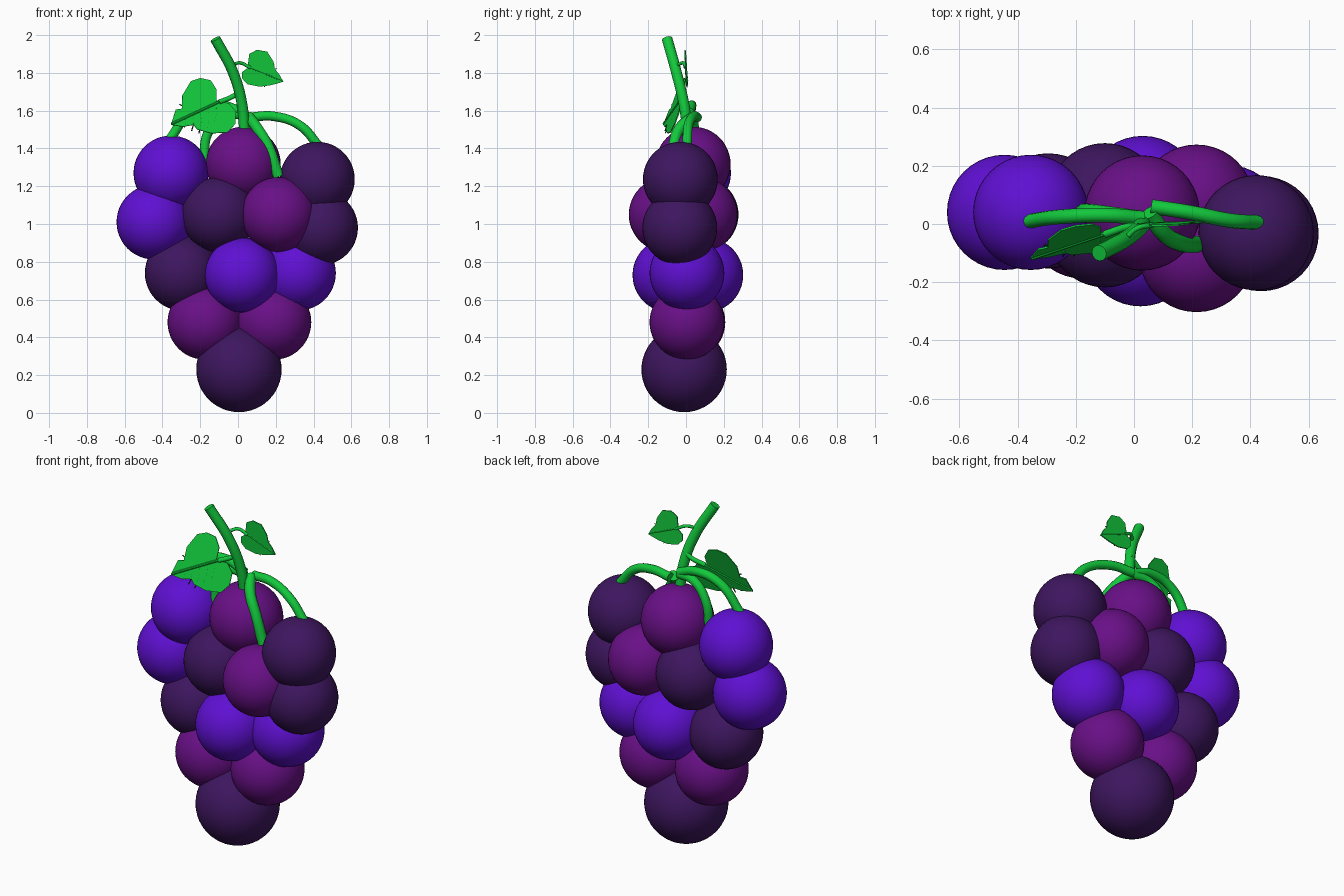
import bpy, bmesh, math
from mathutils import Vector

if "Cube" in bpy.data.objects:
    bpy.data.objects.remove(bpy.data.objects["Cube"])


def material(name, rgb):
    m = bpy.data.materials.new(name)
    m.diffuse_color = (*rgb, 1)
    m.use_nodes = True
    m.node_tree.nodes["Principled BSDF"].inputs["Base Color"].default_value = m.diffuse_color
    return m


VIOLET = material("violet", (0.115, 0.005, 0.65))
PLUM = material("plum", (0.14, 0.005, 0.24))
DARK = material("dark_purple", (0.048, 0.008, 0.115))
GREEN = material("green", (0.006, 0.58, 0.045))
VEIN = material("vein_green", (0.002, 0.06, 0.008))


def add_object(name, mesh, mat):
    ob = bpy.data.objects.new(name, mesh)
    mesh.materials.clear()
    mesh.materials.append(mat)
    bpy.context.collection.objects.link(ob)
    return ob


def grape(name, mat, x, y, z, r=0.198):
    bm = bmesh.new()
    bmesh.ops.create_uvsphere(bm, u_segments=40, v_segments=24, radius=r)
    for f in bm.faces:
        f.smooth = True
    me = bpy.data.meshes.new(name)
    bm.to_mesh(me)
    bm.free()
    add_object(name, me, mat).location = (x, y, z)


def tube(name, paths, radius, mat=GREEN, res=4):
    # smooth tubes through the given points, capped flat, turned into a mesh
    cu = bpy.data.curves.new(name, 'CURVE')
    cu.dimensions = '3D'
    cu.bevel_depth = radius
    cu.bevel_resolution = res
    cu.use_fill_caps = True
    for pts in paths:
        sp = cu.splines.new('BEZIER')
        sp.resolution_u = 8
        sp.bezier_points.add(len(pts) - 1)
        for bp, p in zip(sp.bezier_points, pts):
            bp.co = p
            bp.handle_left_type = bp.handle_right_type = 'AUTO'
    tmp = bpy.data.objects.new(name + "_path", cu)
    bpy.context.collection.objects.link(tmp)
    bpy.context.view_layer.update()
    dg = bpy.context.evaluated_depsgraph_get()
    me = bpy.data.meshes.new_from_object(tmp.evaluated_get(dg))
    bpy.data.objects.remove(tmp)
    ob = add_object(name, me, mat)
    bpy.ops.object.select_all(action='DESELECT')
    ob.select_set(True)
    bpy.context.view_layer.objects.active = ob
    bpy.ops.object.shade_smooth_by_angle(angle=math.radians(40))
    return ob


def leaf(name, outline, base, tip, depth, vein_len, r):
    # flat blade from an x-z outline; depth(x, z) gives y
    at = lambda p: Vector((p[0], depth(*p), p[1]))
    bm = bmesh.new()
    face = bm.faces.new([bm.verts.new(at(p)) for p in outline])
    bmesh.ops.triangulate(bm, faces=[face])
    me = bpy.data.meshes.new(name)
    bm.to_mesh(me)
    bm.free()
    mod = add_object(name, me, GREEN).modifiers.new("thickness", 'SOLIDIFY')
    mod.thickness = 0.006
    mod.offset = 0
    # midrib and slanting side veins
    b, t = Vector(base), Vector(tip)
    tube(name + "_midrib", [[at(b), at(b.lerp(t, 0.5)), at(t)]], r, GREEN, 2)
    d = (t - b).normalized()
    veins = []
    for side in (-1, 1):
        n = Vector((-d.y, d.x)) * side
        for i, scale in enumerate((0.8, 1, 0.95, 0.7, 0.4)):
            p = b.lerp(t, 0.17 + 0.145 * i)
            L = vein_len * scale
            veins.append([at(p), at(p + n * L * 0.55 + d * L * 0.2),
                          at(p + n * L + d * L * 0.55)])
    tube(name + "_veins", veins, r * 0.42, VEIN, 1)


# grapes
grapes = [
    (DARK, 0.005, -0.01, 0.23, 0.226),
    (PLUM, -0.175, 0.01, 0.48), (PLUM, 0.19, 0.005, 0.48),
    (DARK, -0.295, 0.045, 0.74), (VIOLET, 0.022, -0.085, 0.73),
    (VIOLET, 0.03, 0.105, 0.73), (VIOLET, 0.32, 0.005, 0.74),
    (VIOLET, -0.445, 0.04, 1.01), (DARK, -0.1, -0.02, 1.05),
    (DARK, -0.1, 0.08, 1.05), (PLUM, 0.215, -0.105, 1.05),
    (PLUM, 0.215, 0.075, 1.05), (DARK, 0.437, -0.033, 0.98),
    (VIOLET, -0.355, 0.04, 1.27), (PLUM, 0.028, 0.038, 1.317),
    (DARK, 0.42, -0.03, 1.237),
]
for i, g in enumerate(grapes):
    grape(f"grape_{i + 1:02d}", *g)

# main stem and the branches reaching the grapes
tube("main_stem", [[(-0.12, -0.1, 1.98), (-0.025, -0.05, 1.80),
                    (0.022, -0.01, 1.63), (0.035, 0.01, 1.48)]], 0.028)
tube("branch_right", [[(0.06, 0.06, 1.565), (0.19, 0.04, 1.57),
                       (0.33, 0.012, 1.52), (0.43, 0.005, 1.41)]], 0.025)
tube("branch_front", [[(0.055, 0.04, 1.57), (0.10, -0.03, 1.51),
                       (0.16, -0.065, 1.41), (0.215, -0.07, 1.25)]], 0.029)
tube("branch_left", [[(0.03, 0.02, 1.59), (-0.1, 0.03, 1.63),
                      (-0.25, 0.025, 1.59), (-0.36, 0.01, 1.45)]], 0.025)
tube("branch_left_inner", [[(0.03, 0.02, 1.58), (-0.08, 0.035, 1.57),
                            (-0.16, 0.045, 1.48), (-0.18, 0.04, 1.33)]], 0.025)

# large leaf on the left
big = [(-0.355, 1.525), (-0.33, 1.605), (-0.297, 1.61), (-0.295, 1.68),
       (-0.25, 1.755), (-0.2, 1.772), (-0.145, 1.76), (-0.113, 1.71),
       (-0.115, 1.645), (-0.05, 1.64), (-0.012, 1.595), (-0.014, 1.53),
       (-0.055, 1.485), (-0.14, 1.48), (-0.215, 1.5), (-0.235, 1.525),
       (-0.29, 1.515)]
big_depth = lambda x, z: 0.33 * x + 0.35 * (z - (1.69 + 0.45 * x))
leaf("large_leaf", big, (-0.07, 1.66), (-0.35, 1.53), big_depth, 0.11, 0.008)
tube("large_leaf_stalk", [[(0.015, -0.01, 1.71), (-0.02, -0.01, 1.68),
                           (-0.10, -0.035, 1.645)]], 0.013)

# small leaf on the right
small = [(0.025, 1.815), (0.06, 1.9), (0.1, 1.922), (0.155, 1.912),
         (0.188, 1.86), (0.195, 1.82), (0.22, 1.79), (0.24, 1.753),
         (0.175, 1.735), (0.115, 1.727), (0.05, 1.74), (0.022, 1.77),
         (0.02, 1.8)]
small = [(0.05, 1.825)] + small[1:-1] + [(0.022, 1.805)]
small_depth = lambda x, z: 0.0 - 0.05 * (z - 1.82) + 0.03 * (x - 0.1)
leaf("small_leaf", small, (0.045, 1.835), (0.235, 1.758), small_depth, 0.07, 0.005)
tube("small_leaf_stalk", [[(-0.02, -0.04, 1.845), (0.01, -0.015, 1.853),
                           (0.065, -0.003, 1.828)]], 0.009)
